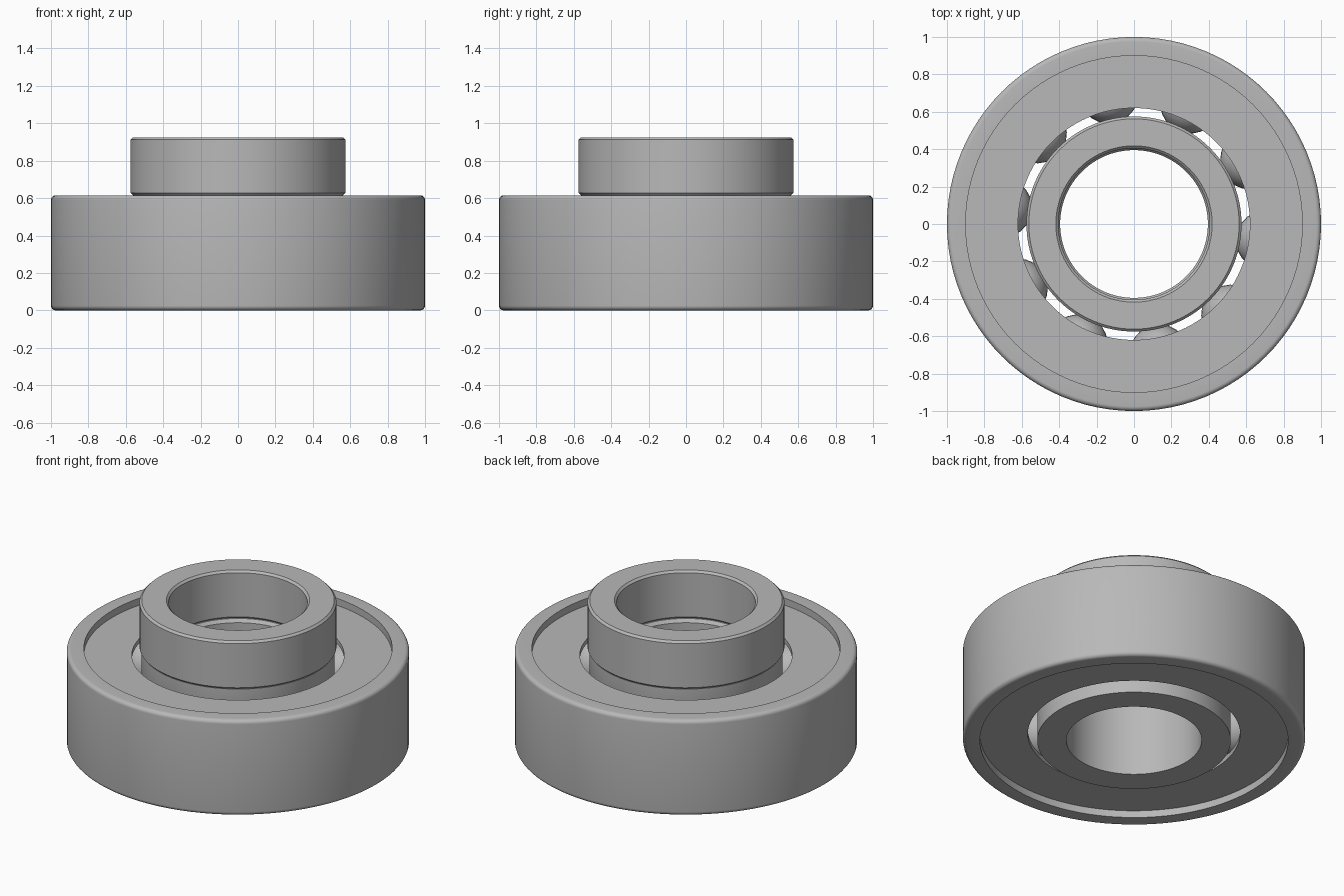
import bpy
import bmesh
import math
from mathutils import Matrix

cube = bpy.data.objects.get("Cube")
if cube:
    bpy.data.objects.remove(cube, do_unlink=True)

steel = bpy.data.materials.new("steel_grey")
steel.use_nodes = True
GREY = (0.48, 0.48, 0.48, 1.0)
steel.diffuse_color = GREY
steel.node_tree.nodes["Principled BSDF"].inputs["Base Color"].default_value = GREY

HEIGHT = 0.615           # height of the bearing rings
MID = HEIGHT / 2
BALL_R, PITCH_R, BALLS = 0.16, 0.71, 10


def finish(name, bm):
    bmesh.ops.recalc_face_normals(bm, faces=bm.faces)
    mesh = bpy.data.meshes.new(name)
    bm.to_mesh(mesh)
    bm.free()
    mesh.materials.append(steel)
    obj = bpy.data.objects.new(name, mesh)
    bpy.context.collection.objects.link(obj)
    bpy.ops.object.select_all(action="DESELECT")
    obj.select_set(True)
    bpy.context.view_layer.objects.active = obj
    bpy.ops.object.shade_smooth_by_angle(angle=math.radians(30))
    return obj


def lathe(name, profile, steps=96):
    """Turn a closed (radius, height) profile around the z axis."""
    bm = bmesh.new()
    rings = []
    for i in range(steps):
        a = math.tau * i / steps
        rings.append([bm.verts.new((r * math.cos(a), r * math.sin(a), z)) for r, z in profile])
    for i, ring in enumerate(rings):
        after = rings[(i + 1) % steps]
        for j in range(len(profile)):
            k = (j + 1) % len(profile)
            bm.faces.new((ring[j], after[j], after[k], ring[k]))
    return finish(name, bm)


def arc(r, z, radius, start, end, count=6):
    """Points along an arc in the profile plane, angles in degrees."""
    angles = [math.radians(start + (end - start) * i / count) for i in range(count + 1)]
    return [(r + radius * math.cos(a), z + radius * math.sin(a)) for a in angles]


# Outer ring: rounded rim, shield seats and ball groove
F, SEAT, LAND = 0.025, 0.075, 0.84
half = math.degrees(math.acos((LAND - PITCH_R) / BALL_R))
outer = [(0.9, 0)]
outer += arc(1 - F, F, F, -90, 0)
outer += arc(1 - F, HEIGHT - F, F, 0, 90)
outer += [(0.9, HEIGHT), (0.9, HEIGHT - SEAT), (LAND, HEIGHT - SEAT)]
outer += arc(PITCH_R, MID, BALL_R, half, -half)
outer += [(LAND, SEAT), (0.9, SEAT)]
lathe("outer_ring", outer)

# Inner ring: chamfered bore and shallow ball groove
INNER = 0.565
half = math.degrees(math.acos((PITCH_R - INNER) / BALL_R))
inner = [(0.395, 0), (INNER, 0)]
inner += arc(PITCH_R, MID, BALL_R, 180 + half, 180 - half)
inner += [(INNER, HEIGHT), (0.41, HEIGHT), (0.395, HEIGHT - 0.02)]
lathe("inner_ring", inner)

# Locking collar seated on the inner ring
C, TOP = 0.013, 0.925
lathe("locking_collar", [
    (0.405 + C, HEIGHT), (0.575 - C, HEIGHT), (0.575, HEIGHT + C),
    (0.575, TOP - C), (0.575 - C, TOP),
    (0.405 + C, TOP), (0.405, TOP - C), (0.405, HEIGHT + C),
])

# Recessed shields on both sides
for name, low in (("lower_shield", 0.045), ("upper_shield", HEIGHT - SEAT)):
    lathe(name, [(0.62, low), (0.9, low), (0.9, low + 0.03), (0.62, low + 0.03)])

# Balls running between the rings
for i in range(BALLS):
    turn = Matrix.Rotation(math.radians(-7) + math.tau * i / BALLS, 4, "Z")
    bm = bmesh.new()
    bmesh.ops.create_uvsphere(bm, u_segments=24, v_segments=16, radius=BALL_R,
                              matrix=turn @ Matrix.Translation((PITCH_R, 0, MID)))
    finish(f"ball_{i + 1}", bm)
